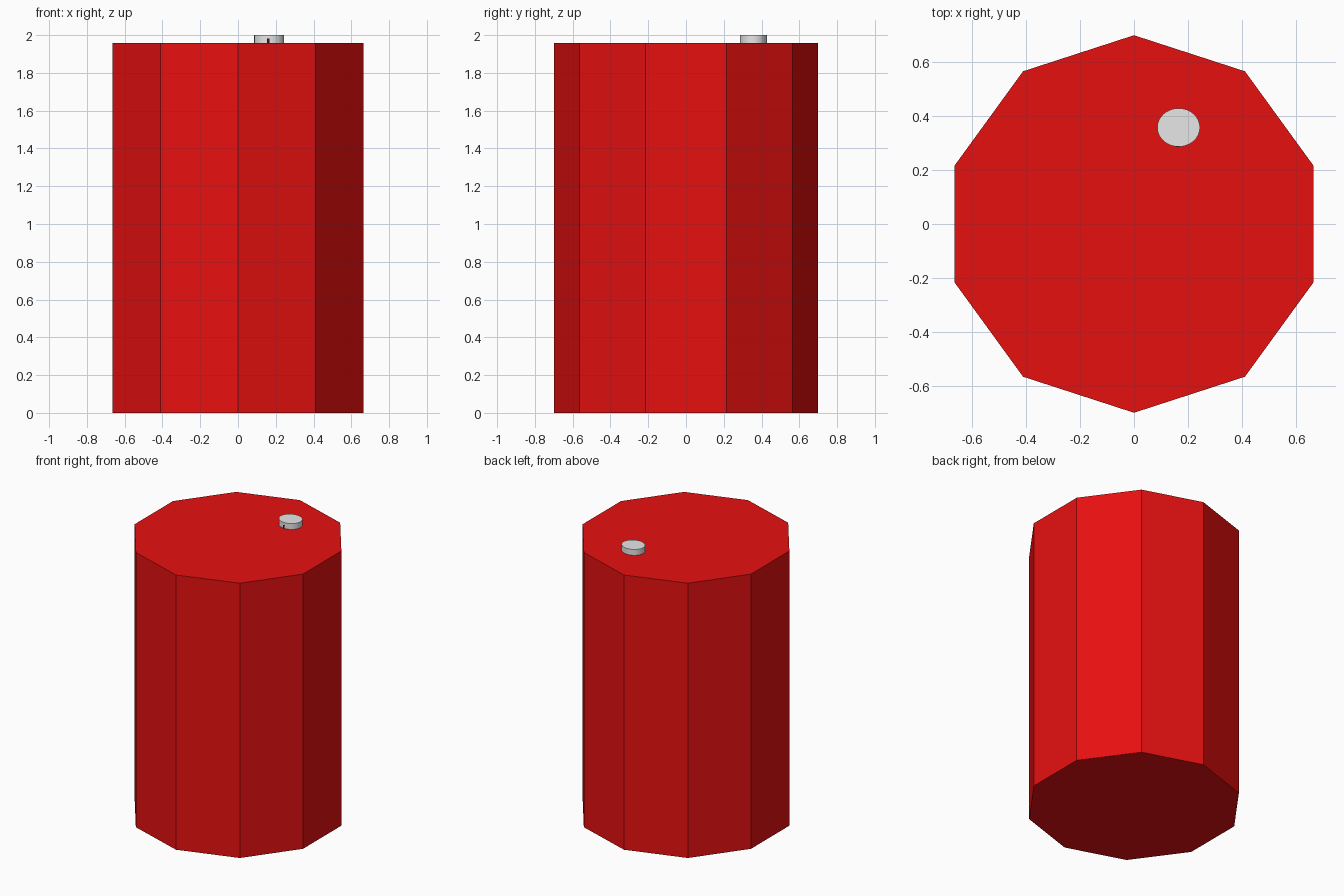
import bpy, math
from mathutils import Matrix

if "Cube" in bpy.data.objects:
    bpy.data.objects.remove(bpy.data.objects["Cube"])


def material(name, rgb):
    m = bpy.data.materials.new(name)
    m.diffuse_color = (*rgb, 1)
    m.use_nodes = True
    m.node_tree.nodes["Principled BSDF"].inputs["Base Color"].default_value = m.diffuse_color
    return m


red = material("red paint", (0.8, 0.005, 0.005))
grey = material("light grey metal", (0.8, 0.8, 0.8))
dark = material("dark red", (0.08, 0.002, 0.002))


def cylinder(name, sides, rx, ry, x, y, z0, z1, mat):
    bpy.ops.mesh.primitive_cylinder_add(vertices=sides, radius=1, depth=1)
    ob = bpy.context.object
    ob.name = name
    ob.data.transform(Matrix.Translation((x, y, (z0 + z1) / 2))
                      @ Matrix.Diagonal((rx, ry, z1 - z0, 1)))
    ob.data.materials.append(mat)
    return ob


# Ten-sided drum body, corners pointing front and back
cylinder("drum_body", 10, 0.698, 0.698, 0, 0, 0, 1.958, red)

# Slightly oval filler cap on the lid
cap = cylinder("filler_cap", 32, 0.079, 0.071, 0.165, 0.357, 1.955, 2.0, grey)
bpy.ops.object.shade_smooth_by_angle(angle=math.radians(30))

# Small slot mark on the front of the cap
bpy.ops.mesh.primitive_cube_add(size=1)
slot = bpy.context.object
slot.name = "cap_slot"
slot.data.transform(Matrix.Translation((0.16, 0.288, 1.969))
                    @ Matrix.Diagonal((0.012, 0.006, 0.024, 1)))
slot.data.materials.append(dark)
